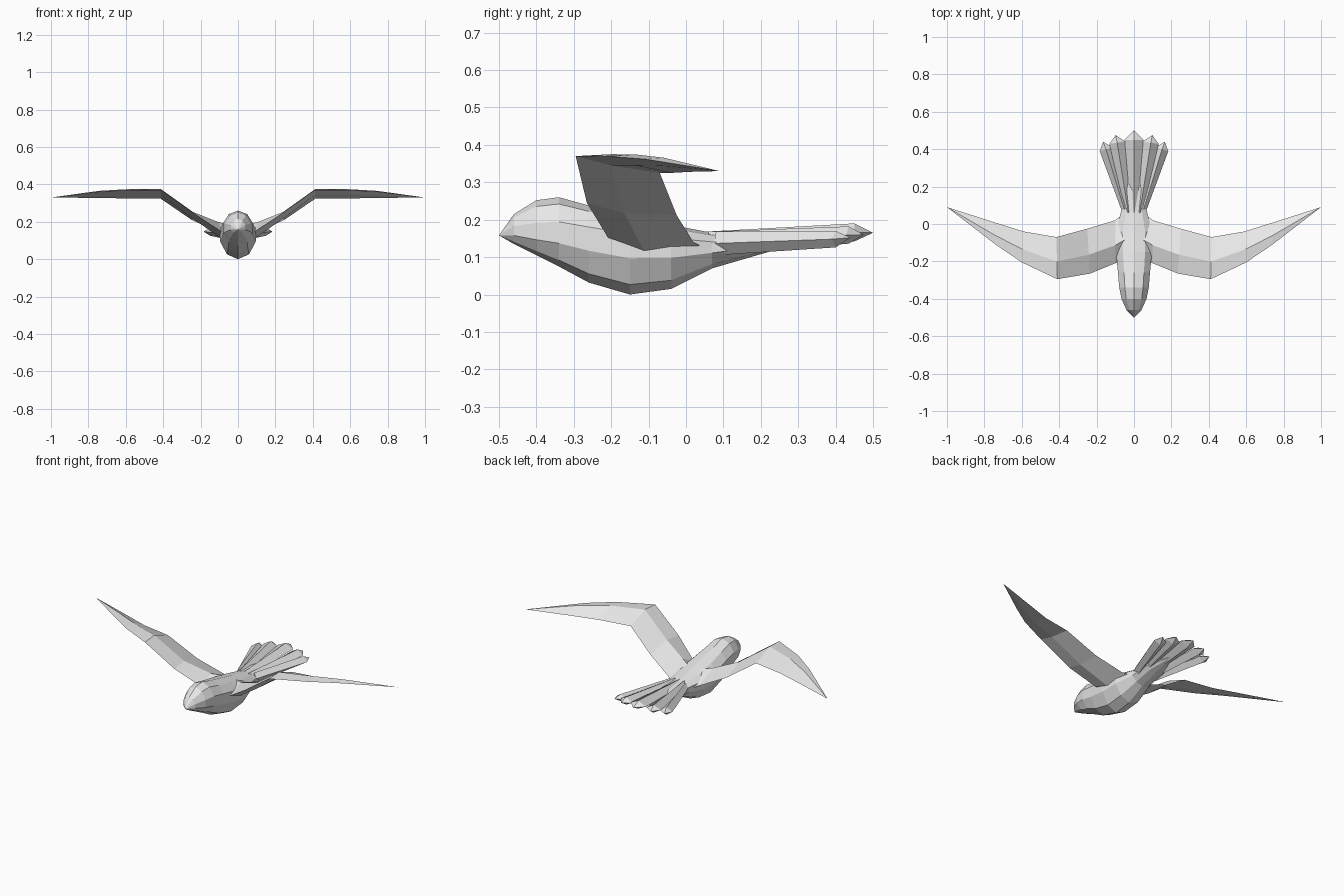
import bpy, bmesh, math
from mathutils import Vector

if "Cube" in bpy.data.objects:
    bpy.data.objects.remove(bpy.data.objects["Cube"])

grey = bpy.data.materials.new("light_grey")
grey.diffuse_color = (0.8, 0.8, 0.8, 1)
grey.use_nodes = True
grey.node_tree.nodes["Principled BSDF"].inputs["Base Color"].default_value = grey.diffuse_color


def loft(name, rings, start=None, end=None):
    """Skin a list of point rings; each end closes to a point or a flat cap."""
    bm = bmesh.new()
    loops = [[bm.verts.new(p) for p in ring] for ring in rings]
    n = len(loops[0])
    for a, b in zip(loops, loops[1:]):
        for i in range(n):
            j = (i + 1) % n
            bm.faces.new((a[i], a[j], b[j], b[i]))
    for loop, tip in ((loops[0], start), (loops[-1], end)):
        if tip is None:
            bm.faces.new(loop)
        else:
            v = bm.verts.new(tip)
            for i in range(n):
                bm.faces.new((loop[i], loop[(i + 1) % n], v))
    bmesh.ops.recalc_face_normals(bm, faces=bm.faces)
    mesh = bpy.data.meshes.new(name)
    bm.to_mesh(mesh)
    bm.free()
    mesh.materials.append(grey)
    ob = bpy.data.objects.new(name, mesh)
    bpy.context.collection.objects.link(ob)
    return ob


def mirror(ob):
    ob.modifiers.new("mirror", 'MIRROR').use_axis[0] = True


# Body and head: y, bottom z, widest z, top z, half width
body = [(-0.46, 0.135, 0.168, 0.215, 0.042),
        (-0.40, 0.105, 0.165, 0.252, 0.070),
        (-0.34, 0.075, 0.165, 0.260, 0.083),
        (-0.26, 0.032, 0.155, 0.238, 0.090),
        (-0.15, 0.000, 0.140, 0.212, 0.101),
        (-0.04, 0.015, 0.135, 0.186, 0.101),
        (0.07, 0.070, 0.130, 0.165, 0.072),
        (0.18, 0.102, 0.135, 0.156, 0.066)]
rings = []
for y, low, mid, top, w in body:
    ring = []
    for k in range(10):
        a = math.tau * k / 10
        h = (top - mid) if math.cos(a) > 0 else (mid - low)
        ring.append((w * math.sin(a), y, mid + h * math.cos(a)))
    rings.append(ring)
loft("body", rings, (0, -0.5, 0.158), (0, 0.32, 0.142))

# Wing: leading edge xyz, trailing edge xyz, bulge above and below the chord
wing = [(0.050, -0.190, 0.135, 0.050, 0.060, 0.120, 0.060, 0.030),
        (0.100, -0.210, 0.155, 0.100, 0.020, 0.140, 0.048, 0.030),
        (0.235, -0.265, 0.245, 0.250, -0.025, 0.212, 0.022, 0.014),
        (0.410, -0.295, 0.370, 0.415, -0.070, 0.325, 0.024, 0.006),
        (0.600, -0.205, 0.369, 0.590, -0.040, 0.325, 0.024, 0.005),
        (0.740, -0.110, 0.362, 0.750, 0.010, 0.328, 0.018, 0.004)]
rings = []
for s in wing:
    lead, trail = Vector(s[:3]), Vector(s[3:6])
    ridge = lead.lerp(trail, 0.42)
    rings.append([lead, ridge + Vector((0, 0, s[6])), trail,
                  ridge - Vector((0, 0, s[7]))])
mirror(loft("wing", rings, end=(1.0, 0.09, 0.33)))


def feather(name, root, wide, tip, half, low, top):
    """Ridged tail feather with a pointed end."""
    along = (Vector(tip[:2]) - Vector(root)).normalized()
    side = Vector((along.y, -along.x, 0))
    rings = []
    for (x, y), w, lo, hi in ((root, 0.016, 0.105, 0.168), (wide, half, low, top)):
        c = Vector((x, y, (lo + hi) / 2))
        rings.append([c - side * w, Vector((x, y, hi)), c + side * w,
                      Vector((x, y, lo))])
    return loft(name, rings, end=tip)


# Fan tail
feather("centre_tail_feather", (0, 0.05), (0, 0.45), (0, 0.5, 0.165),
        0.050, 0.142, 0.190)
mirror(feather("inner_tail_feather", (0.03, 0.06), (0.09, 0.435),
               (0.098, 0.475, 0.160), 0.042, 0.136, 0.182))
mirror(feather("outer_tail_feather", (0.052, 0.08), (0.15, 0.40),
               (0.165, 0.44, 0.152), 0.035, 0.126, 0.170))
